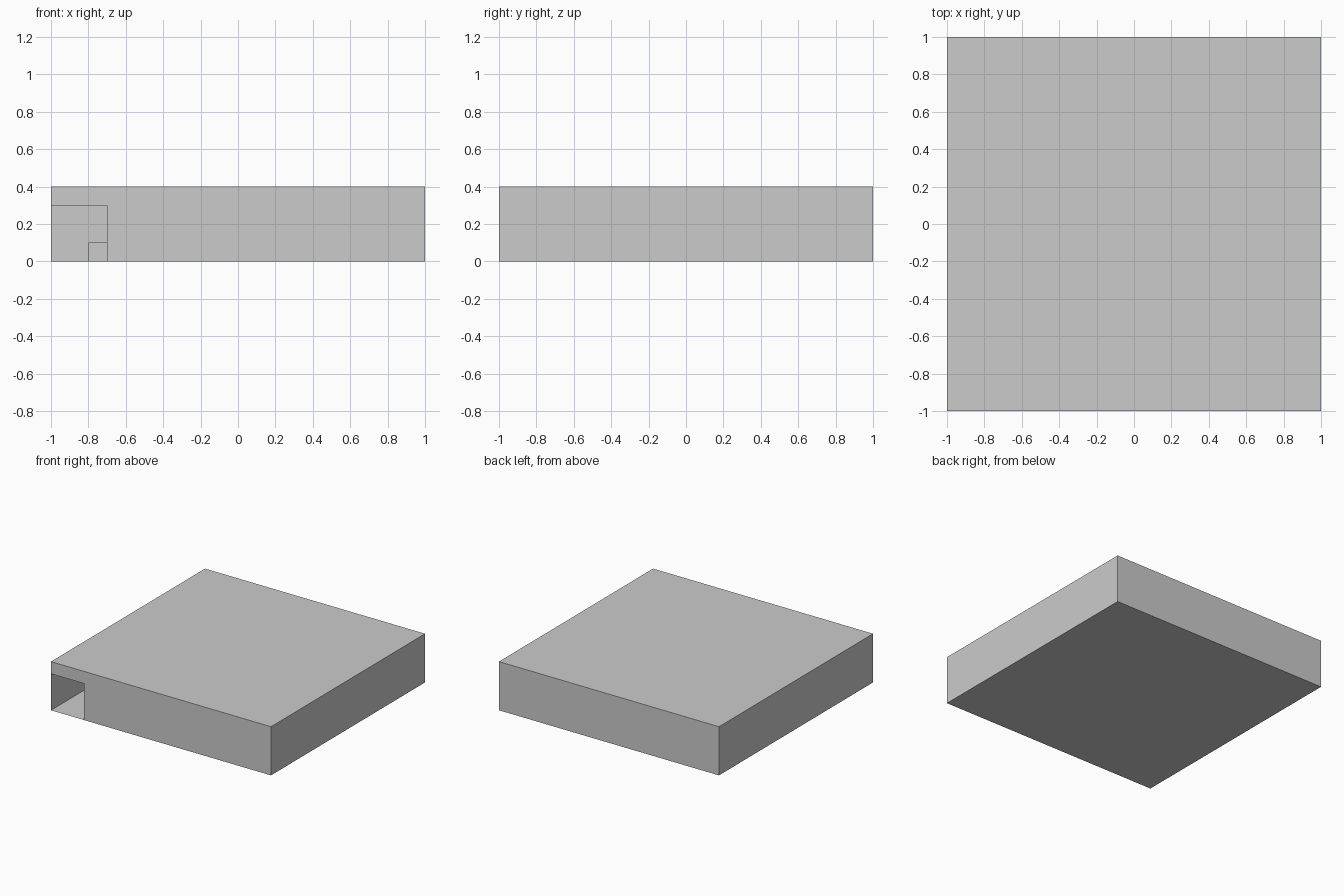
import bpy, bmesh

if "Cube" in bpy.data.objects:
    bpy.data.objects.remove(bpy.data.objects["Cube"])


def open_box(name, half, height, skip):
    """Thin-walled box standing on z = 0, leaving out faces whose normal is in skip."""
    bm = bmesh.new()
    bmesh.ops.create_cube(bm, size=2)
    for v in bm.verts:
        v.co = (v.co.x * half, v.co.y * half, (v.co.z + 1) / 2 * height)
    bm.normal_update()
    gone = [f for f in bm.faces
            if tuple(round(c) for c in f.normal) in skip]
    bmesh.ops.delete(bm, geom=gone, context='FACES_ONLY')
    return bm


def finish(bm, name):
    mesh = bpy.data.meshes.new(name)
    bm.to_mesh(mesh)
    bm.free()
    obj = bpy.data.objects.new(name, mesh)
    bpy.context.collection.objects.link(obj)
    return obj


# Hollow outer case without its front
finish(open_box("case", 1.0, 0.4, {(0, -1, 0)}), "case")

# Front panel with a square opening in the lower left corner
bm = bmesh.new()
outline = [(-0.7, 0), (1, 0), (1, 0.4), (-1, 0.4), (-1, 0.3), (-0.7, 0.3)]
bm.faces.new([bm.verts.new((x, -1, z)) for x, z in outline])
finish(bm, "front_panel")

# Low inner platform, glimpsed through the opening
finish(open_box("inner_platform", 0.8, 0.1, {(0, 0, -1)}), "inner_platform")
